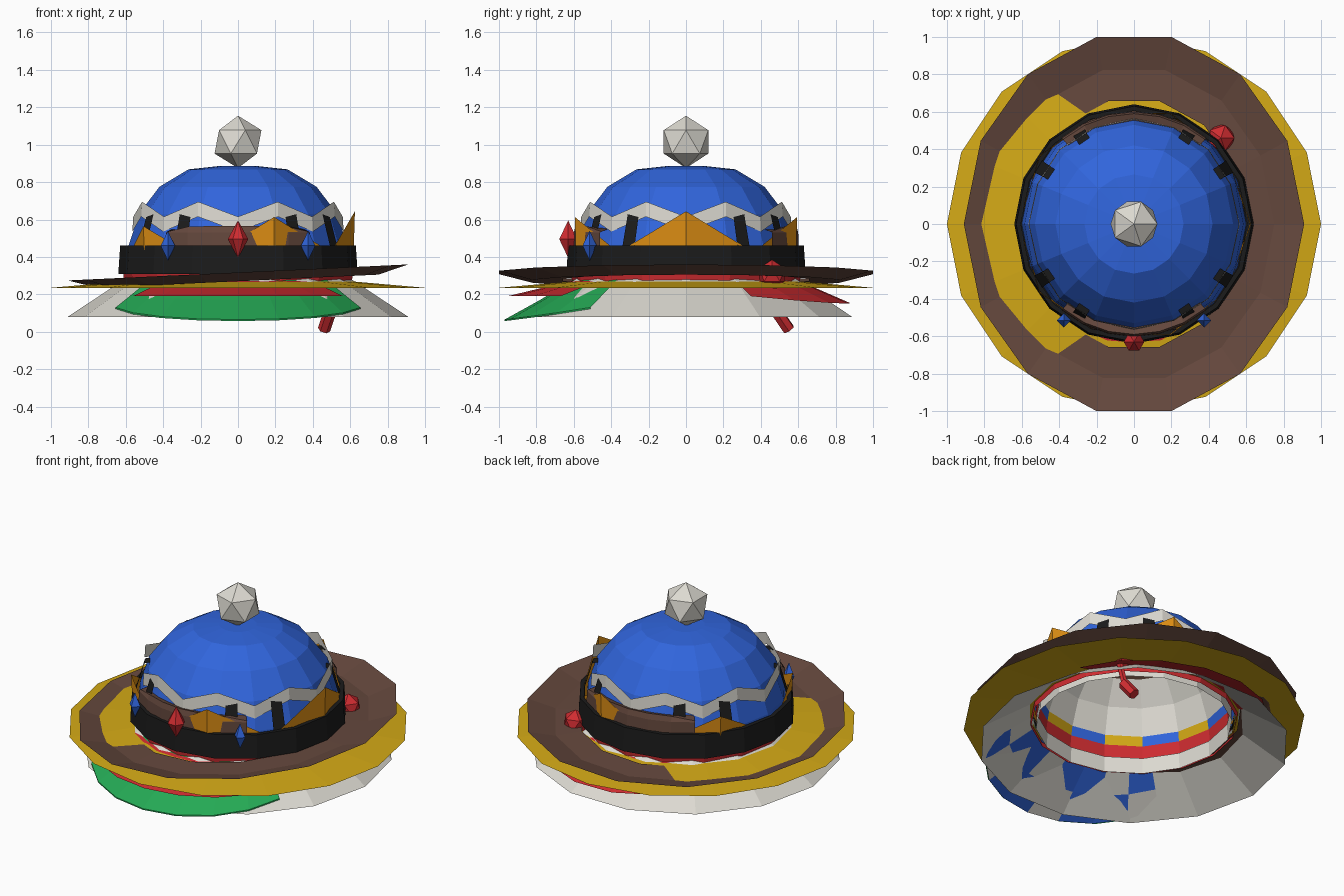
import bpy, math
from mathutils import Vector

if "Cube" in bpy.data.objects:
    bpy.data.objects.remove(bpy.data.objects["Cube"])

def mat(name, c):
    m = bpy.data.materials.new(name)
    m.diffuse_color = (*c, 1)
    m.use_nodes = True
    m.node_tree.nodes["Principled BSDF"].inputs["Base Color"].default_value = m.diffuse_color
    return m

BLUE = mat("blue", (.03, .13, .72))
WHITE = mat("off_white", (.72, .70, .64))
BLACK = mat("black", (.011, .011, .011))
BROWN = mat("brown", (.13, .065, .047))
YELLOW = mat("yellow", (.66, .40, .008))
ORANGE = mat("orange", (.72, .27, .007))
RED = mat("red", (.62, .025, .03))
GREEN = mat("green", (.018, .40, .09))

def mesh(name, verts, faces, mats, rule=None):
    me = bpy.data.meshes.new(name)
    me.from_pydata(verts, [], faces)
    for m in mats:
        me.materials.append(m)
    if rule:
        for p in me.polygons:
            p.material_index = rule(p)
    ob = bpy.data.objects.new(name, me)
    bpy.context.collection.objects.link(ob)
    return ob

def lathe(name, profile, n, mats, rule=None, sy=1.0, tilt=0.0, offset=0.0, close_top=False):
    """Spin (radius, z) points, bottom first, into an n-sided shell; tilt raises +x."""
    verts, faces = [], []
    for r, z in profile:
        for i in range(n):
            a = 2 * math.pi * i / n + offset
            x = r * math.cos(a)
            verts.append((x, r * sy * math.sin(a), z + tilt * x))
    for k in range(len(profile) - 1):
        for i in range(n):
            j = (i + 1) % n
            faces.append((k*n + i, k*n + j, (k+1)*n + j, (k+1)*n + i))
    if close_top:
        faces.append(tuple(range((len(profile) - 1) * n, len(profile) * n)))
    return mesh(name, verts, faces, mats, rule)

def sector(name, mid, half, n, rows, mats, rule=None):
    """Curved sheet; rows are (radius, z) functions of t in -1..1."""
    verts, faces = [], []
    for row in rows:
        for i in range(n + 1):
            t = 2 * i / n - 1
            a = math.radians(mid + half * t)
            r, z = row(t)
            verts.append((r * math.cos(a), r * math.sin(a), z))
    w = n + 1
    for k in range(len(rows) - 1):
        for i in range(n):
            faces.append((k*w + i, k*w + i + 1, (k+1)*w + i + 1, (k+1)*w + i))
    return mesh(name, verts, faces, mats, rule)

def gem(name, loc, w, h, m, sides=4):
    x, y, z = loc
    verts = [(x, y, z + h), (x, y, z - h)]
    for i in range(sides):
        a = 2 * math.pi * i / sides
        verts.append((x + w * math.cos(a), y + w * math.sin(a), z))
    faces = []
    for i in range(sides):
        p, q = 2 + i, 2 + (i + 1) % sides
        faces += [(p, q, 0), (q, p, 1)]
    return mesh(name, verts, faces, [m])

# Pom-pom on top
bpy.ops.mesh.primitive_ico_sphere_add(subdivisions=1, radius=.14, location=(0, 0, 1.015))
bpy.context.object.name = "pompom"
bpy.context.object.data.materials.append(WHITE)

# Blue cap dome and its patterned liner
dome = [(.60, .32), (.585, .46), (.53, .63), (.42, .775), (.265, .868), (.11, .885)]
lathe("cap_dome", dome, 16, [BLUE], close_top=True)

def liner_rule(p):
    z = p.center.z
    if z < .37:
        return 0
    if z < .46:
        return 1 + p.index % 2
    return 3 if z < .78 else 4
lathe("dome_liner", [(.58, .32), (.57, .40), (.56, .46), (.505, .62), (.40, .755), (.25, .845)], 16,
      [RED, YELLOW, BLUE, WHITE, BROWN], liner_rule, close_top=True)

# Headbands
lathe("black_band", [(.60, .31), (.64, .31), (.63, .46), (.605, .46), (.605, .33)], 16, [BLACK])
lathe("red_band", [(.605, .235), (.615, .32)], 16, [RED])
lathe("white_sweatband", [(.575, .22), (.57, .32)], 16, [WHITE])

# Brims
lathe("white_brim", [(.91, .08), (.60, .285)], 14, [WHITE])
lathe("yellow_brim", [(1.0, .235), (.60, .27)], 16, [YELLOW])
lathe("brown_brim", [(.60, .278), (.75, .270), (.91, .317)], 14, [BROWN], sy=1.126, tilt=.047)

# Front visor with a checked underside
def visor_edge(drop):
    return lambda t: (.97 - .14 * t * t, .065 + .065 * t * t - drop)
def visor_mid(drop):
    return lambda t: (.78 - .06 * t * t, .17 + .03 * t * t - drop)
def visor_root(drop):
    return lambda t: (.59, .285 - drop)
sector("green_visor", -90, 52, 8,
       [visor_root(0), visor_mid(0), visor_edge(0), visor_edge(.008)], [GREEN])
sector("visor_underside", -90, 50, 8, [visor_root(.008), visor_mid(.008), visor_edge(.008)],
       [BLUE, WHITE], lambda p: 1 if (p.index % 8 + p.index // 8) % 3 == 1 else 0)

# Red visors, front and back
sector("red_front_visor", -90, 40, 6,
       [lambda t: (.60, .275), lambda t: (.955 - .08 * t * t, .19)], [RED])
sector("red_back_visor", 78, 52, 6,
       [lambda t: (.60, .275), lambda t: (.89 - .10 * t * t, .15 + .04 * t * t)], [RED])

# Brown turned-up flaps, front and back
for side, mid in (("front", -90), ("back", 90)):
    sector(side + "_flap", mid, 40, 6,
           [lambda t: (.605, .30), lambda t: (.60, .53),
            lambda t: (.59, .565 - .03 * t ** 6), lambda t: (.54, .55)], [BROWN])

# Five-pointed crown leaning up toward +x
verts, faces = [], []
for i in range(10):
    a = math.radians(36 * i)
    r, z = (.625, .60) if i % 2 == 0 else (.615, .39)
    c, s = math.cos(a), math.sin(a)
    verts += [(.615 * c, .615 * s, .31), (r * c, r * s, z + .07 * r * c)]
    j = (i + 1) % 10
    faces.append((2*i, 2*j, 2*j + 1, 2*i + 1))
mesh("orange_crown", verts, faces, [ORANGE])

# White zigzag ribbon round the dome
verts, faces = [], []
for i in range(16):
    a = math.radians(22.5 * i)
    r, z = (.56, .615) if i % 2 else (.565, .535)
    c, s = math.cos(a), math.sin(a)
    verts += [(r * c, r * s, z), ((r - .005) * c, (r - .005) * s, z + .08)]
    j = (i + 1) % 16
    faces.append((2*i, 2*j, 2*j + 1, 2*i + 1))
mesh("zigzag_ribbon", verts, faces, [WHITE])

# Black straps lying on the dome
for q in range(4):
    for d in (31, 59):
        sector("dome_strap", 90 * q + d, 3.6, 1,
               [lambda t: (.61, .40), lambda t: (.597, .46),
                lambda t: (.548, .63), lambda t: (.50, .64)], [BLACK])

# Gems on the band
gem("red_gem", (0, -.63, .495), .055, .10, RED, 6)
for x in (-.375, .375):
    gem("blue_gem", (x, -.515, .46), .038, .08, BLUE)

# Red bobble and hanging tassel at the back right
bpy.ops.mesh.primitive_ico_sphere_add(subdivisions=1, radius=.08, location=(.465, .46, .305))
bpy.context.object.name = "red_bobble"
bpy.context.object.data.materials.append(RED)
for a, b, r in (((.50, .46, .26), (.49, .50, .09), .02), ((.49, .49, .10), (.46, .55, .012), .034)):
    a, b = Vector(a), Vector(b)
    bpy.ops.mesh.primitive_cylinder_add(vertices=6, radius=r, depth=(b - a).length, location=(a + b) / 2)
    ob = bpy.context.object
    ob.name = "tassel"
    ob.rotation_euler = (a - b).to_track_quat('Z', 'Y').to_euler()
    ob.data.materials.append(RED)
